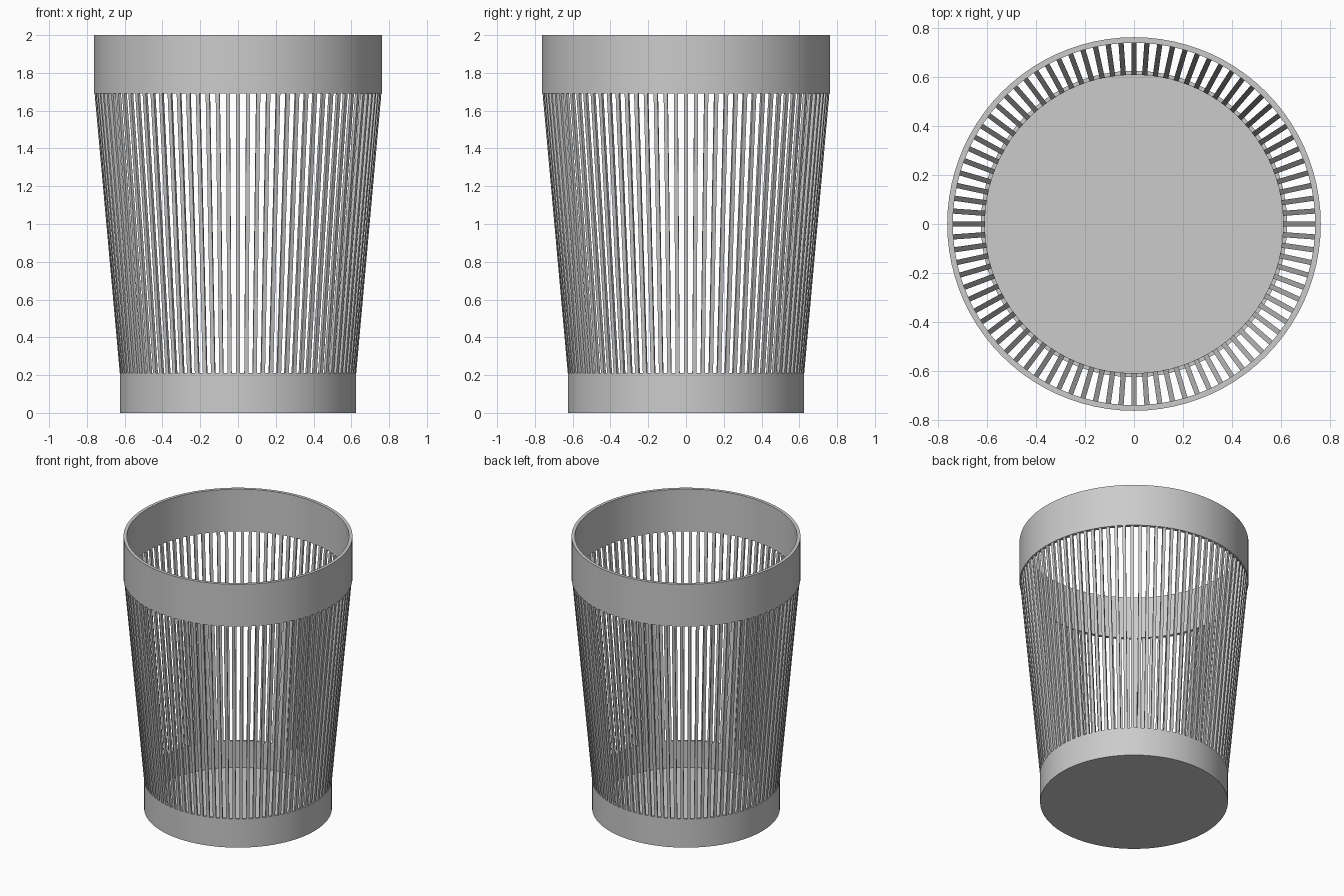
import bpy
import math
from mathutils import Matrix, Vector

if "Cube" in bpy.data.objects:
    bpy.data.objects.remove(bpy.data.objects["Cube"])

SEGMENTS = 88
RODS = 88


def lathe(name, profile, closed):
    """Revolve an (r, z) profile about z; points with r = 0 become poles."""
    verts, rings, faces = [], [], []
    for r, z in profile:
        start = len(verts)
        if r == 0:
            verts.append((0, 0, z))
            rings.append([start] * SEGMENTS)
        else:
            for i in range(SEGMENTS):
                a = 2 * math.pi * i / SEGMENTS
                verts.append((r * math.cos(a), r * math.sin(a), z))
            rings.append(list(range(start, start + SEGMENTS)))
    pairs = list(zip(rings, rings[1:]))
    if closed:
        pairs.append((rings[-1], rings[0]))
    for low, high in pairs:
        for i in range(SEGMENTS):
            j = (i + 1) % SEGMENTS
            quad = [low[i], low[j], high[j], high[i]]
            faces.append(list(dict.fromkeys(quad)))
    mesh = bpy.data.meshes.new(name)
    mesh.from_pydata(verts, [], faces)
    obj = bpy.data.objects.new(name, mesh)
    bpy.context.collection.objects.link(obj)
    bpy.ops.object.select_all(action='DESELECT')
    obj.select_set(True)
    bpy.context.view_layer.objects.active = obj
    bpy.ops.object.shade_smooth_by_angle(angle=math.radians(30))
    return obj


# Wide band around the mouth
lathe("top_band", [(0.763, 1.69), (0.763, 2.0), (0.74, 2.0), (0.74, 1.69)], True)

# Shallow base cup with a thin floor
lathe("base_cup", [(0, 0), (0.626, 0), (0.626, 0.21), (0.61, 0.21),
                   (0.61, 0.015), (0, 0.015)], False)

# Slanted flat-sided rods joining the base to the top band
low, high = Vector((0.617, 0, 0.2)), Vector((0.752, 0, 1.7))
axis = high - low
bpy.ops.mesh.primitive_cube_add(size=1)
rod = bpy.context.object
rod.name = "rod_00"
rod.data.transform(Matrix.Diagonal((0.016, 0.021, axis.length, 1)))
tilt = Matrix.Rotation(math.atan2(axis.x, axis.z), 4, 'Y')
place = Matrix.Translation((low + high) / 2) @ tilt
for i in range(RODS):
    item = rod
    if i:
        item = bpy.data.objects.new(f"rod_{i:02d}", rod.data)
        bpy.context.collection.objects.link(item)
    item.matrix_world = Matrix.Rotation(2 * math.pi * i / RODS, 4, 'Z') @ place
